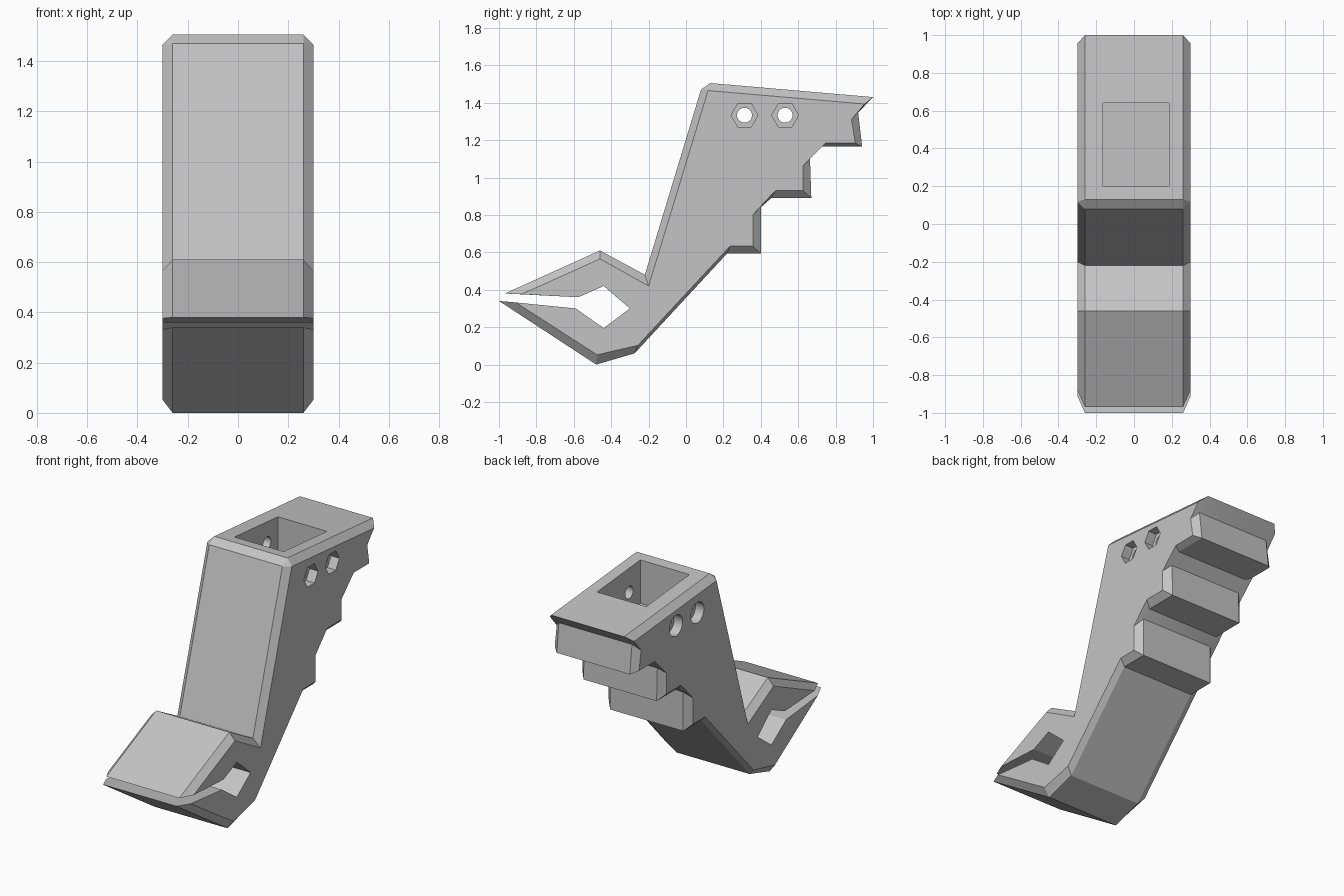
import bpy, bmesh, math
from mathutils import Matrix

cube = bpy.data.objects.get("Cube")
if cube:
    bpy.data.objects.remove(cube, do_unlink=True)

HALF, BEVEL = 0.30, 0.04

grey = bpy.data.materials.new("plain_grey")
grey.use_nodes = True
grey.diffuse_color = (0.55, 0.55, 0.55, 1)
grey.node_tree.nodes["Principled BSDF"].inputs["Base Color"].default_value = (0.55, 0.55, 0.55, 1)


def make_object(name, bm):
    bmesh.ops.recalc_face_normals(bm, faces=bm.faces)
    mesh = bpy.data.meshes.new(name)
    bm.to_mesh(mesh)
    bm.free()
    mesh.materials.append(grey)
    obj = bpy.data.objects.new(name, mesh)
    bpy.context.collection.objects.link(obj)
    return obj


# Side profile as (y, z) outline points, each with its chamfered partner
# on the flat side; mouth corners stay sharp and use the same point twice
def sharp(y, z):
    return (y, z), (y, z)


profile = [
    ((-1.0, .34), (-.91, .332)),        # lower lip tip
    ((-.48, .0), (-.475, .052)),
    ((-.275, .06), (-.257, .103)),
    ((.22, .594), (.235, .633)),        # first step
    ((.40, .594), (.357, .633)),
    ((.40, .845), (.357, .80)),
    ((.455, .89), (.478, .93)),         # second step
    ((.67, .89), (.625, .93)),
    ((.663, 1.10), (.625, 1.063)),
    ((.727, 1.165), (.748, 1.185)),     # third step
    ((.942, 1.165), (.905, 1.185)),
    ((.92, 1.35), (.885, 1.31)),
    ((1.0, 1.43), (.955, 1.393)),       # top rear edge
    ((.13, 1.505), (.118, 1.465)),
    ((.08, 1.47), (.118, 1.465)),
    ((-.22, .48), (-.20, .42)),
    ((-.46, .61), (-.46, .565)),
    ((-.968, .38), (-.88, .376)),       # upper lip tip
    sharp(-.575, .36), sharp(-.44, .42), sharp(-.30, .30),
    sharp(-.44, .195), sharp(-.59, .30),
]

# Body: four matching outlines bridged across the width
bm = bmesh.new()
rings = []
for x, side in ((-HALF, 1), (-HALF + BEVEL, 0), (HALF - BEVEL, 0), (HALF, 1)):
    rings.append([bm.verts.new((x, *pair[side])) for pair in profile])
for a, b in zip(rings, rings[1:]):
    for i in range(len(a)):
        j = (i + 1) % len(a)
        bm.faces.new((a[i], a[j], b[j], b[i]))
bm.faces.new(rings[0])
bm.faces.new(rings[-1])
bmesh.ops.remove_doubles(bm, verts=bm.verts, dist=1e-4)
bmesh.ops.dissolve_degenerate(bm, dist=1e-4, edges=bm.edges)
body = make_object("body", bm)


# Cutters: socket, bolt holes, round counterbores and hexagonal nut recesses
def box(name, x0, x1, y0, y1, z0, z1):
    bm = bmesh.new()
    bmesh.ops.create_cube(bm, size=1, matrix=Matrix.Translation(
        ((x0 + x1) / 2, (y0 + y1) / 2, (z0 + z1) / 2))
        @ Matrix.Diagonal((x1 - x0, y1 - y0, z1 - z0, 1)))
    return make_object(name, bm)


def rod(name, x0, x1, y, z, radius, sides):
    bm = bmesh.new()
    place = Matrix.Translation(((x0 + x1) / 2, y, z)) @ Matrix.Rotation(math.pi / 2, 4, "Y")
    bmesh.ops.create_cone(bm, cap_ends=True, segments=sides, radius1=radius,
                          radius2=radius, depth=x1 - x0, matrix=place)
    return make_object(name, bm)


cutters = [box("socket_cutter", -.165, .185, .20, .64, 1.22, 1.7)]
for y in (.313, .53):
    cutters += [
        rod("bolt_hole_cutter", -.4, .4, y, 1.333, .04, 32),
        rod("counterbore_cutter", -.4, -.24, y, 1.333, .067, 32),
        rod("nut_recess_cutter", .24, .4, y, 1.333, .072, 6),
    ]

for cutter in cutters:
    mod = body.modifiers.new(cutter.name, "BOOLEAN")
    mod.operation = "DIFFERENCE"
    mod.solver = "EXACT"
    mod.object = cutter

# Bake the cuts, then drop the cutters
graph = bpy.context.evaluated_depsgraph_get()
cut_mesh = bpy.data.meshes.new_from_object(body.evaluated_get(graph))
body.modifiers.clear()
body.data = cut_mesh
for cutter in cutters:
    bpy.data.objects.remove(cutter, do_unlink=True)
bpy.context.view_layer.objects.active = body
body.select_set(True)
bpy.ops.object.shade_smooth_by_angle(angle=math.radians(15))
